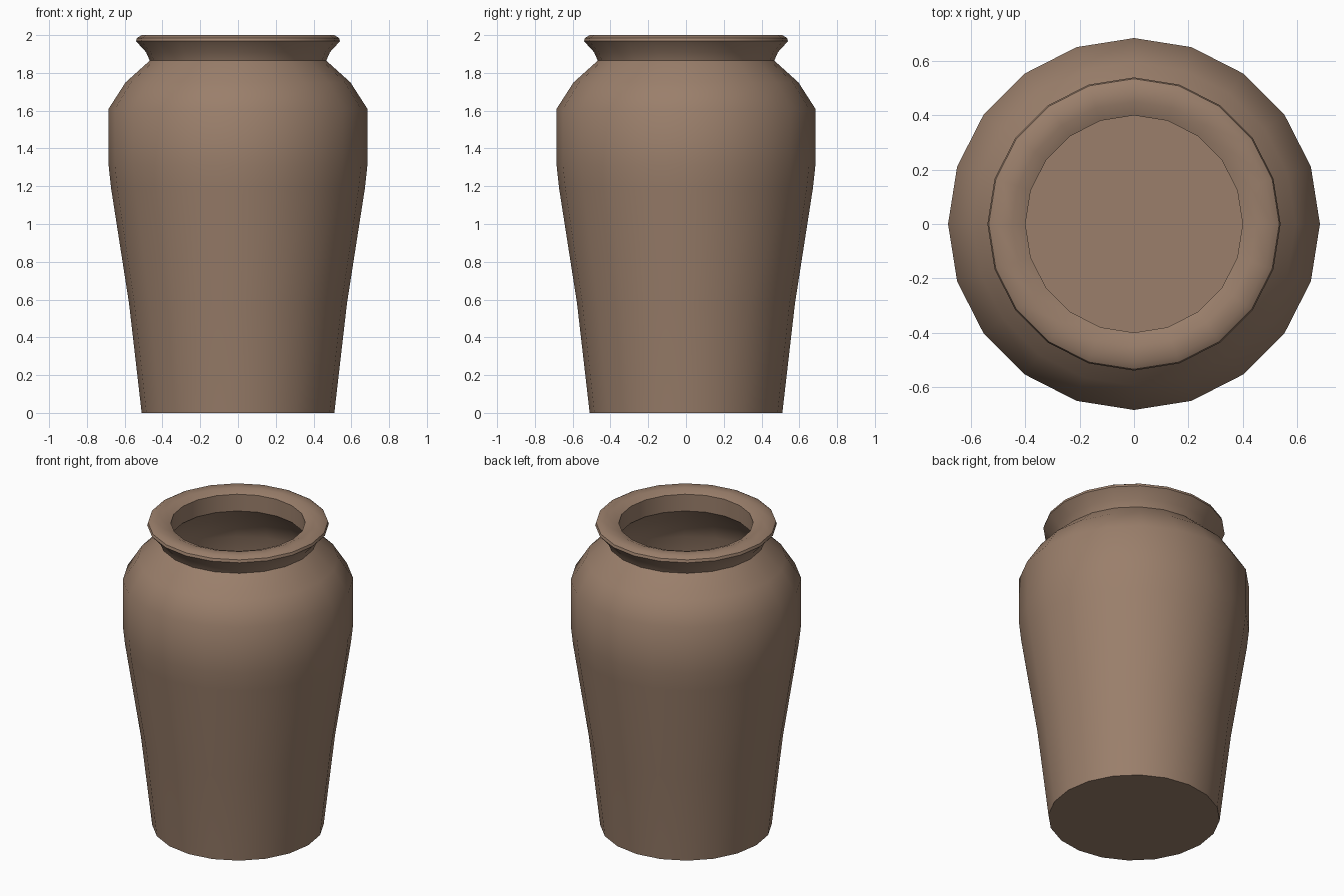
import bpy, bmesh, math

if "Cube" in bpy.data.objects:
    bpy.data.objects.remove(bpy.data.objects["Cube"])

SIDES = 20

clay = bpy.data.materials.new("brown clay")
clay.diffuse_color = (0.325, 0.212, 0.147, 1)
clay.use_nodes = True
clay.node_tree.nodes["Principled BSDF"].inputs["Base Color"].default_value = clay.diffuse_color

# Profile as (radius, height): outside upwards, over the lip, then down the inside
profile = [
    (0.51, 0.0), (0.577, 0.58), (0.672, 1.19), (0.685, 1.31), (0.685, 1.61),
    (0.595, 1.75), (0.467, 1.865),                          # shoulder, neck
    (0.487, 1.91), (0.54, 1.968), (0.535, 1.985), (0.51, 2.0),  # flared lip
    (0.45, 2.0), (0.40, 1.98), (0.40, 1.87),                # mouth
    (0.53, 1.75), (0.62, 1.60), (0.62, 1.31), (0.607, 1.19),
    (0.512, 0.58), (0.452, 0.06),                           # inner wall
]

# Pot: lathe the profile and cap the underside and the inner floor
bm = bmesh.new()
rings = []
for r, z in profile:
    rings.append([bm.verts.new((r * math.cos(2 * math.pi * i / SIDES),
                                r * math.sin(2 * math.pi * i / SIDES), z))
                  for i in range(SIDES)])
for a, b in zip(rings, rings[1:]):
    for i in range(SIDES):
        j = (i + 1) % SIDES
        bm.faces.new((a[i], a[j], b[j], b[i]))
bm.faces.new(rings[0][::-1])
bm.faces.new(rings[-1])
bmesh.ops.recalc_face_normals(bm, faces=bm.faces)

mesh = bpy.data.meshes.new("clay_pot")
bm.to_mesh(mesh)
bm.free()
mesh.materials.append(clay)
pot = bpy.data.objects.new("clay_pot", mesh)
bpy.context.collection.objects.link(pot)

# Smooth body with sharp base, neck and lip
bpy.context.view_layer.objects.active = pot
pot.select_set(True)
bpy.ops.object.shade_smooth_by_angle(angle=math.radians(40))
